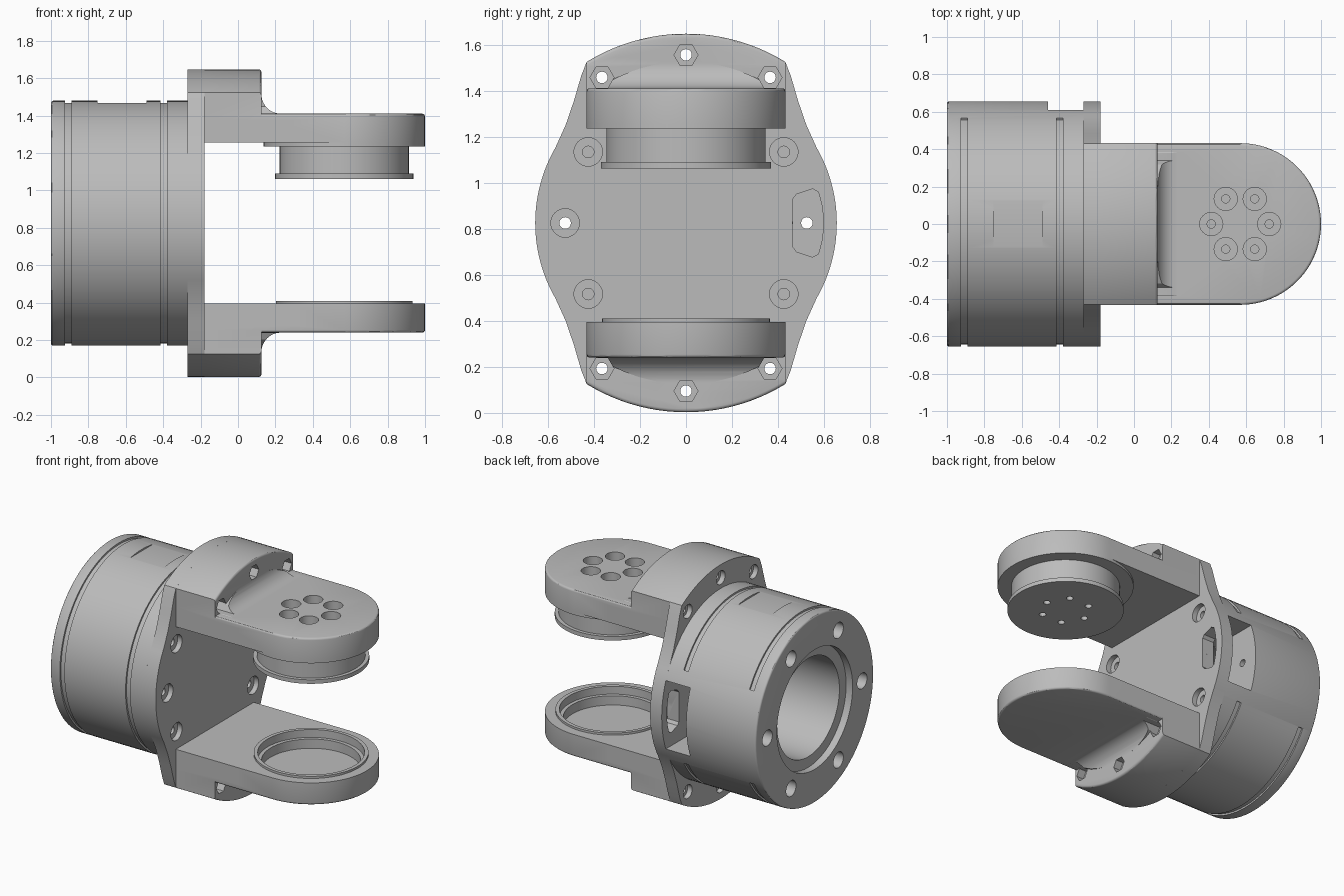
import bpy, bmesh
from math import sin, cos, radians, atan2, degrees

if "Cube" in bpy.data.objects:
    bpy.data.objects.remove(bpy.data.objects["Cube"])

grey = bpy.data.materials.new("machined grey")
grey.use_nodes = True
grey.diffuse_color = (0.5, 0.5, 0.5, 1)
grey.node_tree.nodes["Principled BSDF"].inputs["Base Color"].default_value = (0.5, 0.5, 0.5, 1)

MID = 0.825        # height of the housing axis
R_BODY = 0.655     # housing radius
R_CAP = 0.822      # radius of the curved yoke ends
HALF = 0.432       # half width of the arms
PIVOT = 0.568      # x of the joint axis
BACK, FACE, WALL = -0.27, -0.18, 0.125


def arc(cx, cy, r, a0, a1, n):
    steps = [radians(a0 + (a1 - a0) * i / n) for i in range(n + 1)]
    return [(cx + r * cos(a), cy + r * sin(a)) for a in steps]


def prism(name, pts, axis, lo, hi, bevel=0, bevel_at=None):
    """Extrude a 2D outline along an axis, optionally rounding one end rim."""
    place = {"x": lambda u, v, w: (w, u, v),
             "y": lambda u, v, w: (u, w, v),
             "z": lambda u, v, w: (u, v, w)}[axis]
    bm = bmesh.new()
    a = [bm.verts.new(place(u, v, lo)) for u, v in pts]
    b = [bm.verts.new(place(u, v, hi)) for u, v in pts]
    ends = {lo: bm.faces.new(a), hi: bm.faces.new(b)}
    for i in range(len(pts)):
        j = (i + 1) % len(pts)
        bm.faces.new((a[i], a[j], b[j], b[i]))
    bmesh.ops.recalc_face_normals(bm, faces=bm.faces)
    if bevel:
        bmesh.ops.bevel(bm, geom=list(ends[bevel_at].edges), offset=bevel,
                        segments=3, profile=0.5, affect="EDGES")
    me = bpy.data.meshes.new(name)
    bm.to_mesh(me)
    bm.free()
    me.materials.append(grey)
    ob = bpy.data.objects.new(name, me)
    bpy.context.collection.objects.link(ob)
    return ob


def cyl(name, axis, c, r, lo, hi, n=24, **kw):
    return prism(name, arc(c[0], c[1], r, 0, 360, n)[:-1], axis, lo, hi, **kw)


def combine(ob, other, op="DIFFERENCE"):
    m = ob.modifiers.new("combine", "BOOLEAN")
    m.operation, m.solver, m.object = op, "EXACT", other
    bpy.context.view_layer.objects.active = ob
    bpy.ops.object.modifier_apply(modifier=m.name)
    bpy.data.objects.remove(other)


def drill(ob, axis, c, r, lo, hi, n=24):
    combine(ob, cyl("cutter", axis, c, r, lo, hi, n))


def polar(r, deg, cx=0, cy=MID):
    return cx + r * cos(radians(deg)), cy + r * sin(radians(deg))


# Cylindrical housing
body = cyl("housing", "x", (0, MID), R_BODY, -1, BACK, 96, bevel=0.012, bevel_at=-1)
drill(body, "x", (0, MID), 0.42, -1.1, -0.95, 64)
drill(body, "x", (0, MID), 0.345, -1.1, -0.2, 64)
for x in (-0.925, -0.415):     # shallow grooves, open at the back
    ring = arc(0, MID, 0.7, 30, 330, 80) + arc(0, MID, 0.643, 330, 30, 80)
    combine(body, prism("cutter", ring, "x", x, x + 0.035))
for i in range(6):             # rear screw wells
    c = polar(0.525, 60 * i)
    drill(body, "x", c, 0.055, -1.1, -0.8)
    if i % 3 == 0:
        drill(body, "x", c, 0.025, -0.9, -0.2)
# cable window and top flat
combine(body, prism("cutter", [(0.2, MID - 0.24), (0.8, MID - 0.24), (0.8, MID + 0.24),
                               (0.2, MID + 0.24)], "x", -0.46, -0.2))
combine(body, prism("cutter", [(-0.75, 1.468), (-0.49, 1.468), (-0.49, 1.6), (-0.75, 1.6)],
                    "y", -0.3, 0.3))

# Mounting plate outline, one quarter mirrored to four
corner = degrees(atan2(0.7, HALF))
quarter = arc(0, 0, R_BODY, 0, 30, 12) + [(0.523, 0.425), (0.487, 0.53), (0.455, 0.64)]
quarter += arc(0, 0, R_CAP, corner, 90, 14)
half = quarter + [(-y, z) for y, z in quarter[-2::-1]]
outline = half + [(y, -z) for y, z in half[-2:0:-1]]
plate = prism("mounting_plate", [(y, MID + z) for y, z in outline], "x", BACK, FACE)
for a in (0, 36, 144, 180, 216, 324):
    c = polar(0.525, a)
    drill(plate, "x", c, 0.025, -0.4, 0)
    drill(plate, "x", c, 0.062, -0.215, 0)
slot = [(0.465, MID + 0.105), (0.48, MID + 0.125), (0.55, MID + 0.148), (0.575, MID + 0.135),
        (0.592, MID + 0.07), (0.598, MID)]
slot += [(y, 2 * MID - z) for y, z in slot[-2::-1]]
combine(plate, prism("cutter", slot, "x", -0.4, 0))
bolts = [polar(0.73, a) for a in (60, 90, 120)]
for y, z in bolts:
    for zz in (z, 2 * MID - z):
        drill(plate, "x", (y, zz), 0.025, -0.4, 0)
        drill(plate, "x", (y, zz), 0.048, -0.4, -0.235)


def make_arm(name, s):
    """Yoke arm; s is 1 for the upper one and -1 for the lower one."""
    def up(z):
        return MID + s * z
    # rounded plan plate
    plan = [(FACE, HALF), (FACE, -HALF)] + arc(PIVOT, 0, HALF, -90, 90, 48)
    lo, hi = sorted((up(0.43), up(0.585)))
    arm = prism(name, plan, "z", lo, hi, bevel=0.014, bevel_at=up(0.585))
    # thick root with a concave fillet and a curved crown
    side = [(FACE, 0.435), (0.3, 0.435), (0.3, 0.58), (0.235, 0.584)]
    side += arc(WALL + 0.105, 0.69, 0.105, 270, 180, 10)
    side += [(WALL, 0.9), (FACE, 0.9)]
    root = prism("root", [(x, up(z)) for x, z in side], "y", -HALF, HALF)
    crown = cyl("crown", "x", (0, MID), R_CAP, FACE - 0.2, WALL, 128, bevel=0.014, bevel_at=WALL)
    combine(crown, cyl("core", "x", (0, MID), 0.7, FACE - 0.1, 0.5, 64), "UNION")
    combine(root, crown, "INTERSECT")
    combine(arm, root, "UNION")
    for y, z in bolts:
        zz = up(z - MID)
        drill(arm, "x", (y, zz), 0.025, -0.3, 0.3)
        drill(arm, "x", (y, zz), 0.052, 0.07, 0.4, 6)
    return arm


upper = make_arm("upper_arm", 1)
lower = make_arm("lower_arm", -1)
pivot = (PIVOT, 0)

# Upper joint: round pad, hub and lip, with a ring of screw holes
pad = cyl("joint_pad", "z", pivot, HALF, 1.235, 1.255, 96)
hub = cyl("joint_hub", "z", pivot, 0.345, 1.08, 1.235, 96)
lip = cyl("hub_lip", "z", pivot, 0.37, 1.062, 1.09, 96)
for i in range(6):
    c = polar(0.155, 60 * i, PIVOT, 0)
    for part in (upper, pad, hub, lip):
        drill(part, "z", c, 0.022, 0.9, 1.6)
    drill(upper, "z", c, 0.062, 1.34, 1.6)

# Lower joint: raised rim around a stepped bearing seat
rim = cyl("bearing_rim", "z", pivot, 0.365, 0.395, 0.41, 96)
drill(rim, "z", pivot, 0.34, 0.3, 0.5, 96)
drill(lower, "z", pivot, 0.34, 0.355, 0.5, 96)
drill(lower, "z", pivot, 0.315, 0.29, 0.5, 96)

# Smooth round faces, keep machined edges crisp
bpy.ops.object.select_all(action="DESELECT")
for ob in (body, plate, upper, lower, pad, hub, lip, rim):
    ob.select_set(True)
    bpy.context.view_layer.objects.active = ob
bpy.ops.object.shade_smooth_by_angle(angle=radians(30))
